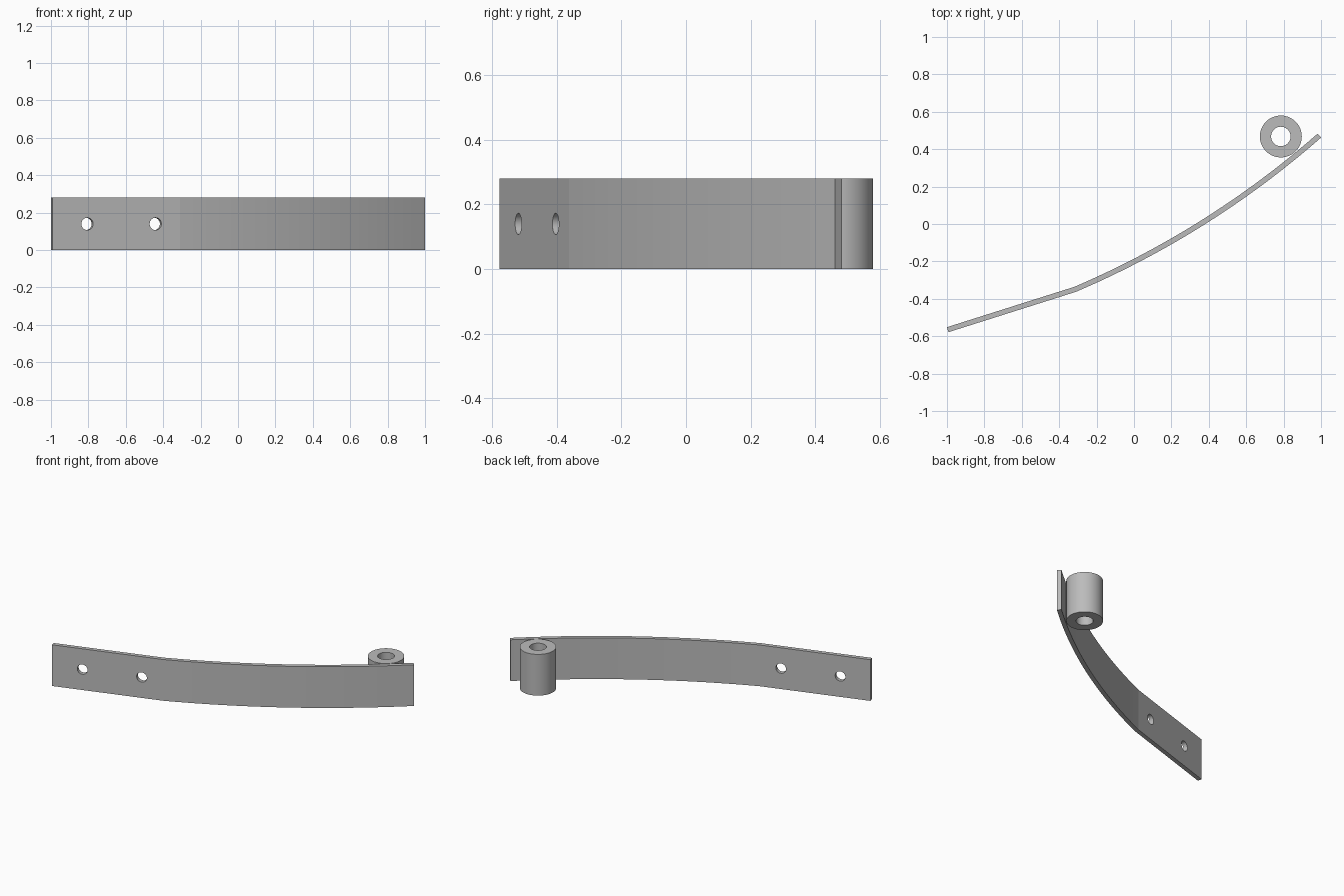
import bpy, bmesh
from math import radians, atan2
from mathutils import Vector, Matrix

cube = bpy.data.objects.get("Cube")
if cube:
    bpy.data.objects.remove(cube)

HEIGHT = 0.28
THICK = 0.028

steel = bpy.data.materials.new("grey_steel")
steel.use_nodes = True
steel.diffuse_color = (0.5, 0.5, 0.5, 1)
steel.node_tree.nodes["Principled BSDF"].inputs["Base Color"].default_value = (0.5, 0.5, 0.5, 1)


def make_object(name, bm):
    bmesh.ops.recalc_face_normals(bm, faces=bm.faces)
    mesh = bpy.data.meshes.new(name)
    bm.to_mesh(mesh)
    bm.free()
    mesh.materials.append(steel)
    obj = bpy.data.objects.new(name, mesh)
    bpy.context.collection.objects.link(obj)
    return obj


def smooth(obj, degrees):
    bpy.ops.object.select_all(action='DESELECT')
    obj.select_set(True)
    bpy.context.view_layer.objects.active = obj
    bpy.ops.object.shade_smooth_by_angle(angle=radians(degrees))


def arc_points(a, b, sagitta, steps):
    """Points on the circular arc from a to b, bulging to the right of travel."""
    chord = b - a
    out = Vector((chord.y, -chord.x)).normalized()
    radius = (chord.length ** 2 / 4 + sagitta ** 2) / (2 * sagitta)
    centre = (a + b) / 2 - out * (radius - sagitta)
    sweep = (a - centre).angle_signed(b - centre)
    return [centre + Matrix.Rotation(-sweep * i / steps, 2) @ (a - centre)
            for i in range(steps + 1)]


# Strip: straight mounting end, then a gentle arc
start, bend, end = Vector((-0.996, -0.565)), Vector((-0.314, -0.349)), Vector((0.991, 0.4725))
path = [start] + arc_points(bend, end, 0.061, 24)
front, back = [], []
for i, p in enumerate(path):
    along = (path[min(i + 1, len(path) - 1)] - path[max(i - 1, 0)]).normalized()
    if i == 1:
        along = ((path[1] - path[0]).normalized() + (path[2] - path[1]).normalized()).normalized()
    side = Vector((-along.y, along.x)) * THICK / 2
    front.append(p - side)
    back.append(p + side)

bm = bmesh.new()
face = bm.faces.new([bm.verts.new((p.x, p.y, 0)) for p in front + back[::-1]])
extruded = bmesh.ops.extrude_face_region(bm, geom=[face])
bmesh.ops.translate(bm, vec=(0, 0, HEIGHT),
                    verts=[g for g in extruded["geom"] if isinstance(g, bmesh.types.BMVert)])
strip = make_object("curved_strip", bm)

# Two bolt holes through the straight end
direction = bend - start
turn = Matrix.Rotation(atan2(direction.y, direction.x), 4, 'Z') @ Matrix.Rotation(radians(90), 4, 'X')
bm = bmesh.new()
for x in (-0.81, -0.445):
    y = start.y + (x - start.x) * direction.y / direction.x
    bmesh.ops.create_cone(bm, cap_ends=True, segments=96, radius1=0.033, radius2=0.033, depth=0.2,
                          matrix=Matrix.Translation((x, y, HEIGHT / 2)) @ turn)
cutter = make_object("hole_cutter", bm)
cutter.hide_render = True
cut = strip.modifiers.new("bolt_holes", 'BOOLEAN')
cut.operation = 'DIFFERENCE'
cut.solver = 'EXACT'
cut.object = cutter
bpy.context.view_layer.objects.active = strip
bpy.ops.object.modifier_apply(modifier=cut.name)
bpy.data.objects.remove(cutter)
smooth(strip, 4)

# Hinge sleeve: ring profile spun about its own axis
bm = bmesh.new()
corners = [bm.verts.new(c) for c in ((0.052, 0, 0), (0.112, 0, 0), (0.112, 0, HEIGHT), (0.052, 0, HEIGHT))]
edges = [bm.edges.new((corners[i], corners[(i + 1) % 4])) for i in range(4)]
bmesh.ops.spin(bm, geom=corners + edges, cent=(0, 0, 0), axis=(0, 0, 1),
               angle=radians(360), steps=64, use_merge=True)
bmesh.ops.remove_doubles(bm, verts=bm.verts, dist=0.0001)
sleeve = make_object("hinge_sleeve", bm)
sleeve.location = (0.785, 0.468, 0)
smooth(sleeve, 30)
